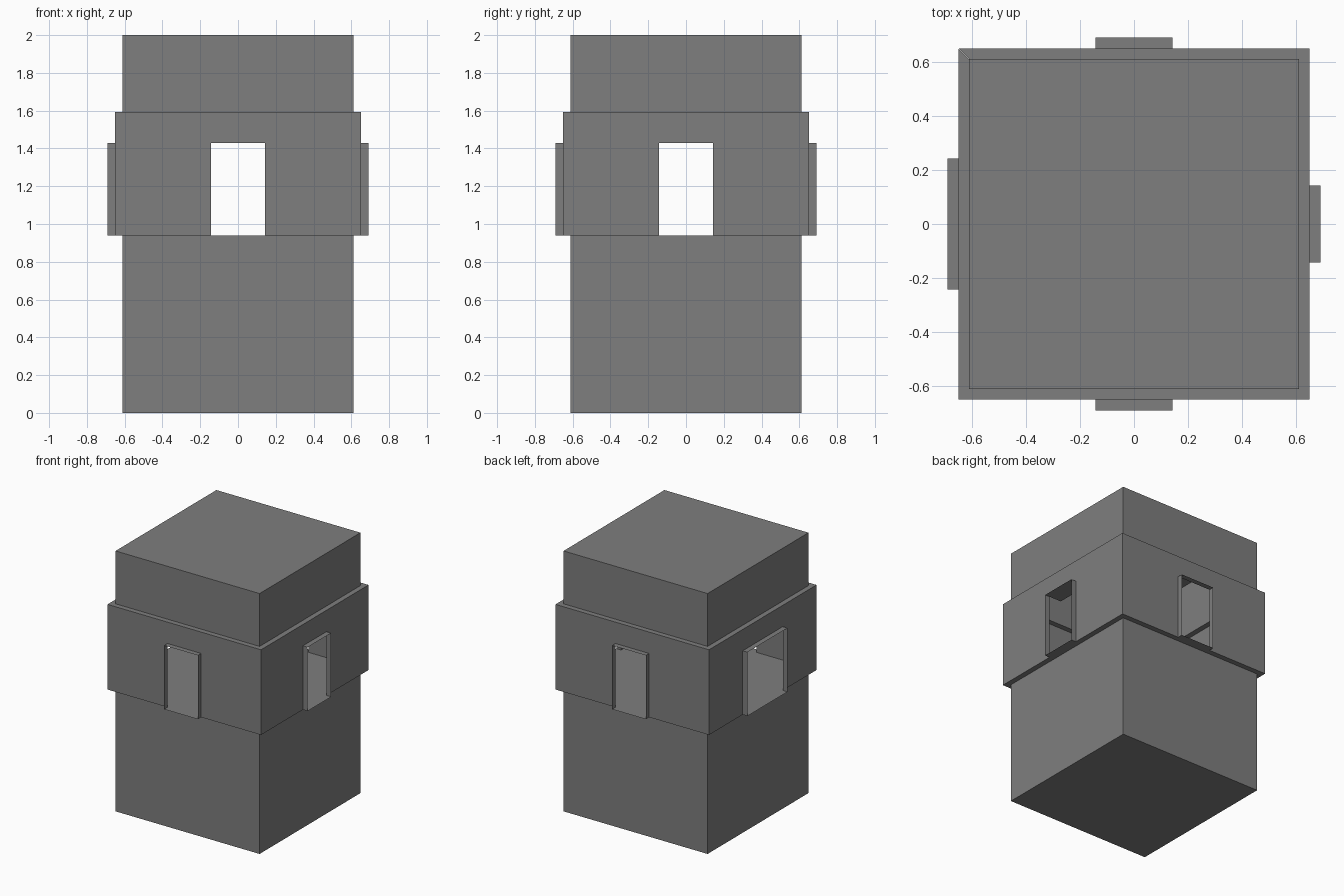
import bpy, math
from mathutils import Matrix, Vector

if "Cube" in bpy.data.objects:
    bpy.data.objects.remove(bpy.data.objects["Cube"])

BASE, BAND, LIP = 0.612, 0.652, 0.692       # half widths
Z_SILL, Z_HEAD, Z_BAND, Z_TOP = 0.94, 1.43, 1.594, 2.0

grey = bpy.data.materials.new("dark_grey")
grey.diffuse_color = (0.21, 0.21, 0.21, 1)
grey.use_nodes = True
grey.node_tree.nodes["Principled BSDF"].inputs["Base Color"].default_value = grey.diffuse_color


def make(name, quads, angle=0):
    """Object from separate quads, turned about z."""
    rot = Matrix.Rotation(angle, 4, 'Z')
    verts = [rot @ Vector(v) for q in quads for v in q]
    faces = [tuple(range(4 * i, 4 * i + 4)) for i in range(len(quads))]
    me = bpy.data.meshes.new(name)
    me.from_pydata(verts, [], faces)
    me.materials.append(grey)
    ob = bpy.data.objects.new(name, me)
    bpy.context.collection.objects.link(ob)
    return ob


def wall(x0, x1, z0, z1, y):
    return [(x0, y, z0), (x1, y, z0), (x1, y, z1), (x0, y, z1)]


def flat(x0, x1, y0, y1, z, up=True):
    q = [(x0, y0, z), (x1, y0, z), (x1, y1, z), (x0, y1, z)]
    return q if up else q[::-1]


def ledge(a, b, z, up=True):
    """One mitred side of a square ring."""
    q = [(-b, -b, z), (b, -b, z), (a, -a, z), (-a, -a, z)]
    return q if up else q[::-1]


# floor, bottom and roof
make("bottom", [flat(-BASE, BASE, -BASE, BASE, 0, False)])
make("floor", [flat(-BASE, BASE, -BASE, BASE, Z_SILL)])
make("roof", [flat(-BASE, BASE, -BASE, BASE, Z_TOP)])

# four sides: front, right, back, left (left opening is wider);
# the right lintel reaches further inside
sides = [("front", 0.143, BAND), ("right", 0.143, 0.55),
         ("back", 0.143, BAND), ("left", 0.243, BAND)]
for i, (side, w, inner) in enumerate(sides):
    ang = i * math.pi / 2
    make(side + "_base_wall", [wall(-BASE, BASE, 0, Z_SILL, -BASE)], ang)
    make(side + "_upper_wall", [wall(-BASE, BASE, Z_BAND, Z_TOP, -BASE)], ang)
    # projecting band with an opening
    make(side + "_band", [
        wall(-BAND, -w, Z_SILL, Z_HEAD, -BAND),
        wall(w, BAND, Z_SILL, Z_HEAD, -BAND),
        wall(-BAND, BAND, Z_HEAD, Z_BAND, -BAND),
        ledge(BASE, BAND, Z_SILL, False),
        ledge(BASE, BAND, Z_BAND),
    ], ang)
    # thin sleeve around the opening
    jambs = [[(x, -LIP, Z_SILL), (x, -BAND, Z_SILL), (x, -BAND, Z_HEAD), (x, -LIP, Z_HEAD)]
             for x in (-w, w)]
    jambs[0].reverse()
    make(side + "_window_frame", jambs + [
        flat(-w, w, -LIP, -inner, Z_HEAD),
        flat(-w, w, -LIP, -BAND, Z_SILL, False),
    ], ang)
